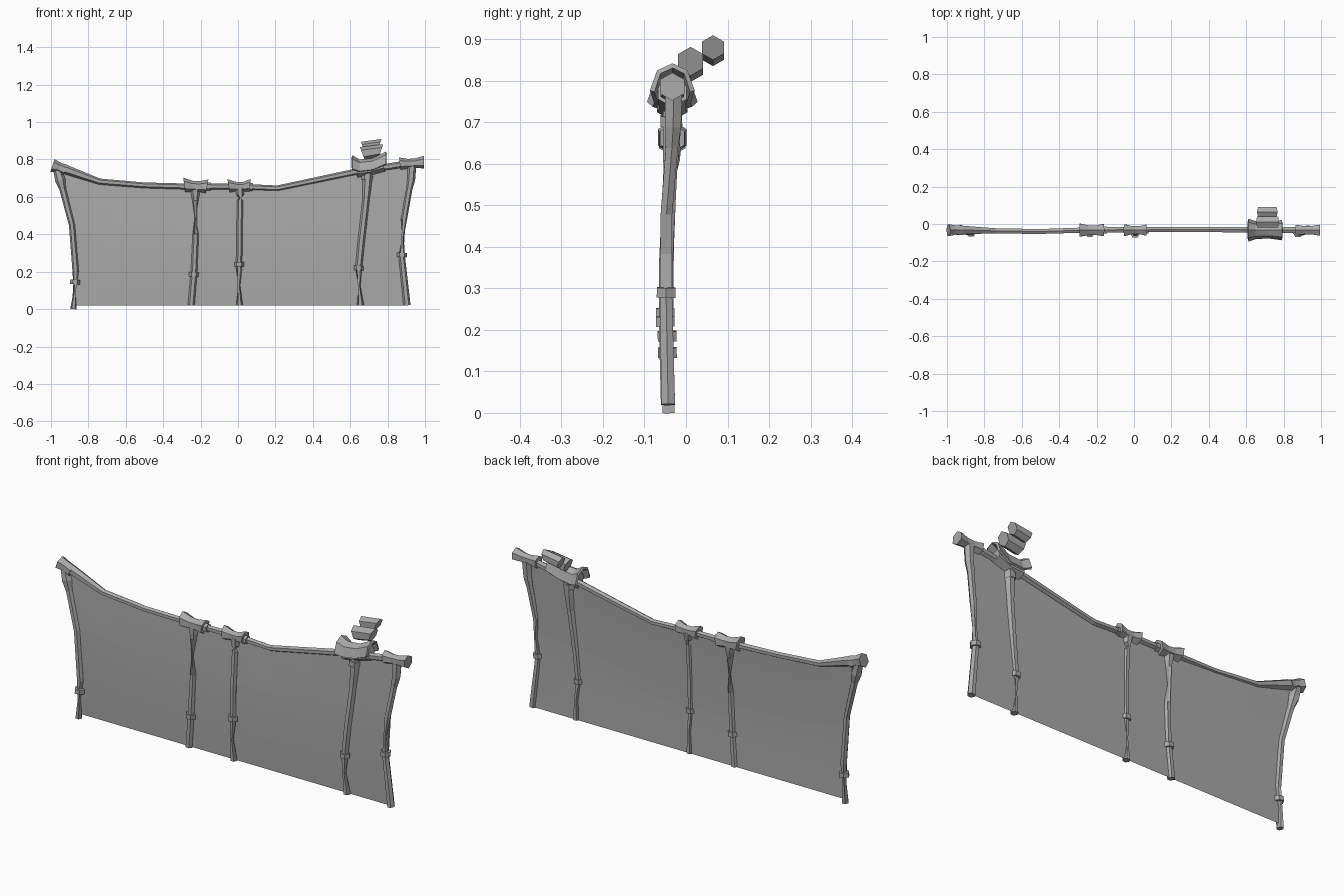
import bpy, bmesh, math
from mathutils import Vector

grey = bpy.data.materials.new("weathered grey")
grey.diffuse_color = (0.4, 0.4, 0.4, 1)


def finish(name, bm):
    bmesh.ops.recalc_face_normals(bm, faces=bm.faces)
    me = bpy.data.meshes.new(name)
    bm.to_mesh(me)
    bm.free()
    me.materials.append(grey)
    ob = bpy.data.objects.new(name, me)
    bpy.context.collection.objects.link(ob)
    return ob


def tube(name, pts, sides=6, skew=(0, 0)):
    """Faceted tube through (x, y, z, radius) points; skew slants the two ends in x."""
    bm = bmesh.new()
    P = [Vector(p[:3]) for p in pts]
    rings = []
    for i, p in enumerate(P):
        t = (P[min(i + 1, len(P) - 1)] - P[max(i - 1, 0)]).normalized()
        side = (Vector((0, 1, 0)) - t * t.y).normalized()
        up = side.cross(t)
        up = -up if up.z < 0 else up
        s = skew[0] if i == 0 else skew[1] if i == len(P) - 1 else 0
        ring = []
        for k in range(sides):
            a = math.tau * k / sides
            v = p + (up * math.cos(a) + side * math.sin(a)) * pts[i][3]
            v.x += s * math.cos(a)
            ring.append(bm.verts.new(v))
        rings.append(ring)
    for a, b in zip(rings, rings[1:]):
        for k in range(sides):
            j = (k + 1) % sides
            bm.faces.new((a[k], a[j], b[j], b[k]))
    bm.faces.new(rings[0])
    bm.faces.new(rings[-1])
    return finish(name, bm)


def lerp_path(path, u, axis):
    """Point on a polyline at coordinate u along the given axis."""
    for a, b in zip(path, path[1:]):
        lo, hi = sorted((a[axis], b[axis]))
        if lo <= u <= hi:
            f = (u - a[axis]) / (b[axis] - a[axis])
            return [p + (q - p) * f for p, q in zip(a, b)]
    return list(min((path[0], path[-1]), key=lambda p: abs(p[axis] - u)))


# Sagging top rail
rail = [(-0.98, -0.03, 0.765, 0.028), (-0.91, -0.032, 0.742, 0.025),
        (-0.74, -0.037, 0.682, 0.016), (-0.5, -0.04, 0.662, 0.015),
        (-0.25, -0.032, 0.655, 0.016), (0, -0.03, 0.655, 0.016),
        (0.21, -0.03, 0.646, 0.015), (0.62, -0.03, 0.732, 0.017),
        (0.95, -0.033, 0.785, 0.018)]
tube("top_rail", rail)

# Crooked posts, top to bottom, with a band on each
posts = {
    "left": ([(-0.967, -0.031, 0.75, 0.022), (-0.95, -0.033, 0.69, 0.028),
              (-0.937, -0.036, 0.64, 0.018), (-0.888, -0.044, 0.45, 0.016),
              (-0.868, -0.046, 0.2, 0.017), (-0.88, -0.042, 0, 0.017)], 0.145),
    "mid_left": ([(-0.23, -0.033, 0.65, 0.026), (-0.228, -0.034, 0.61, 0.022),
                  (-0.228, -0.036, 0.58, 0.016), (-0.226, -0.043, 0.4, 0.016),
                  (-0.235, -0.046, 0.2, 0.017), (-0.25, -0.042, 0.02, 0.018)], 0.185),
    "middle": ([(0.01, -0.033, 0.65, 0.026), (0.011, -0.036, 0.61, 0.02),
                (0.011, -0.04, 0.58, 0.016), (0.008, -0.049, 0.4, 0.016),
                (0.006, -0.05, 0.22, 0.016), (0.008, -0.044, 0.02, 0.018)], 0.24),
    "mid_right": ([(0.695, -0.033, 0.74, 0.026), (0.69, -0.035, 0.66, 0.024),
                   (0.684, -0.038, 0.58, 0.019), (0.66, -0.048, 0.37, 0.019),
                   (0.645, -0.05, 0.22, 0.018), (0.655, -0.044, 0.02, 0.019)], 0.22),
    "right": ([(0.93, -0.03, 0.77, 0.024), (0.925, -0.031, 0.69, 0.022),
               (0.915, -0.034, 0.64, 0.017), (0.888, -0.047, 0.48, 0.016),
               (0.876, -0.048, 0.28, 0.017), (0.904, -0.043, 0.02, 0.019)], 0.29),
}
for key, (path, band) in posts.items():
    tube(key + "_post", path)
    hi, lo = lerp_path(path, band + 0.012, 2), lerp_path(path, band - 0.012, 2)
    tube(key + "_band", [hi[:3] + [0.026], lo[:3] + [0.026]])
tube("mid_right_neck_band", [(0.692, -0.035, 0.715, 0.03), (0.689, -0.036, 0.69, 0.03)])

# Flared hexagonal sleeves where posts meet the rail
y = -0.033
tube("left_sleeve", [(-0.992, y, 0.768, 0.036), (-0.955, y, 0.756, 0.027),
                     (-0.922, y, 0.742, 0.031)], skew=(0.0, 0.0))
tube("mid_left_sleeve", [(-0.288, y, 0.664, 0.04), (-0.245, y, 0.656, 0.03),
                         (-0.205, y, 0.655, 0.029), (-0.165, y, 0.656, 0.037)],
     skew=(-0.012, 0.008))
tube("mid_left_sleeve_core", [(-0.19, y, 0.655, 0.022), (-0.145, y, 0.655, 0.022)])
tube("middle_sleeve", [(-0.05, y, 0.659, 0.036), (-0.01, y, 0.655, 0.025),
                       (0.03, y, 0.655, 0.025), (0.065, y, 0.662, 0.034)],
     skew=(-0.01, 0.008))
tube("middle_sleeve_core", [(0.04, y, 0.655, 0.021), (0.078, y, 0.653, 0.021)])
tube("right_sleeve", [(0.865, y, 0.778, 0.033), (0.91, y, 0.778, 0.025),
                      (0.95, y, 0.78, 0.026), (0.995, y, 0.786, 0.034)],
     skew=(-0.004, 0.004))
tube("large_sleeve_core", [(0.635, y, 0.745, 0.042), (0.7, y, 0.75, 0.036),
                           (0.775, y, 0.775, 0.04)])

# Open arched saddle over the mid right post
bm = bmesh.new()
arch = [(-1, -0.45), (-0.68, 0.62), (0, 1), (0.68, 0.62), (1, -0.45)]
stations = [(0.613, 0.772, 0.061, 0.05), (0.65, 0.757, 0.048, 0.043),
            (0.72, 0.765, 0.044, 0.042), (0.79, 0.797, 0.054, 0.045)]
rows = [[bm.verts.new((x, y + a * w, z + b * h)) for a, b in arch]
        for x, z, w, h in stations]
for a, b in zip(rows, rows[1:]):
    for k in range(4):
        bm.faces.new((a[k], a[k + 1], b[k + 1], b[k]))
saddle = finish("arched_saddle", bm)
mod = saddle.modifiers.new("thickness", "SOLIDIFY")
mod.thickness = 0.012
mod.offset = -1

# Short slanted logs stacked behind the saddle
tube("lower_log", [(0.665, 0.011, 0.832, 0.035), (0.765, 0.011, 0.847, 0.035)],
     skew=(-0.008, 0.016))
tube("upper_log", [(0.668, 0.065, 0.865, 0.03), (0.757, 0.065, 0.88, 0.03)],
     skew=(-0.005, 0.016))

# Thin cloth panel stretched between the outer posts and the rail
bm = bmesh.new()
left, right = posts["left"][0], posts["right"][0]
cols, steps, grid = 24, 8, []
for i in range(cols + 1):
    s = i / cols
    top_x = -0.965 + 1.89 * s
    top = lerp_path(rail, top_x, 0)[2]
    col = []
    for j in range(steps + 1):
        t = j / steps
        z = 0.02 + (top - 0.02) * t
        xl = lerp_path(left, 0.02 + 0.72 * t, 2)[0]
        xr = lerp_path(right, 0.02 + 0.74 * t, 2)[0]
        depth = -0.032 - 0.008 * math.sin(math.pi * t) - 0.006 * (1 - t)
        col.append(bm.verts.new((xl + (xr - xl) * s, depth, z)))
    grid.append(col)
for a, b in zip(grid, grid[1:]):
    for j in range(steps):
        bm.faces.new((a[j], b[j], b[j + 1], a[j + 1]))
finish("cloth_panel", bm)
